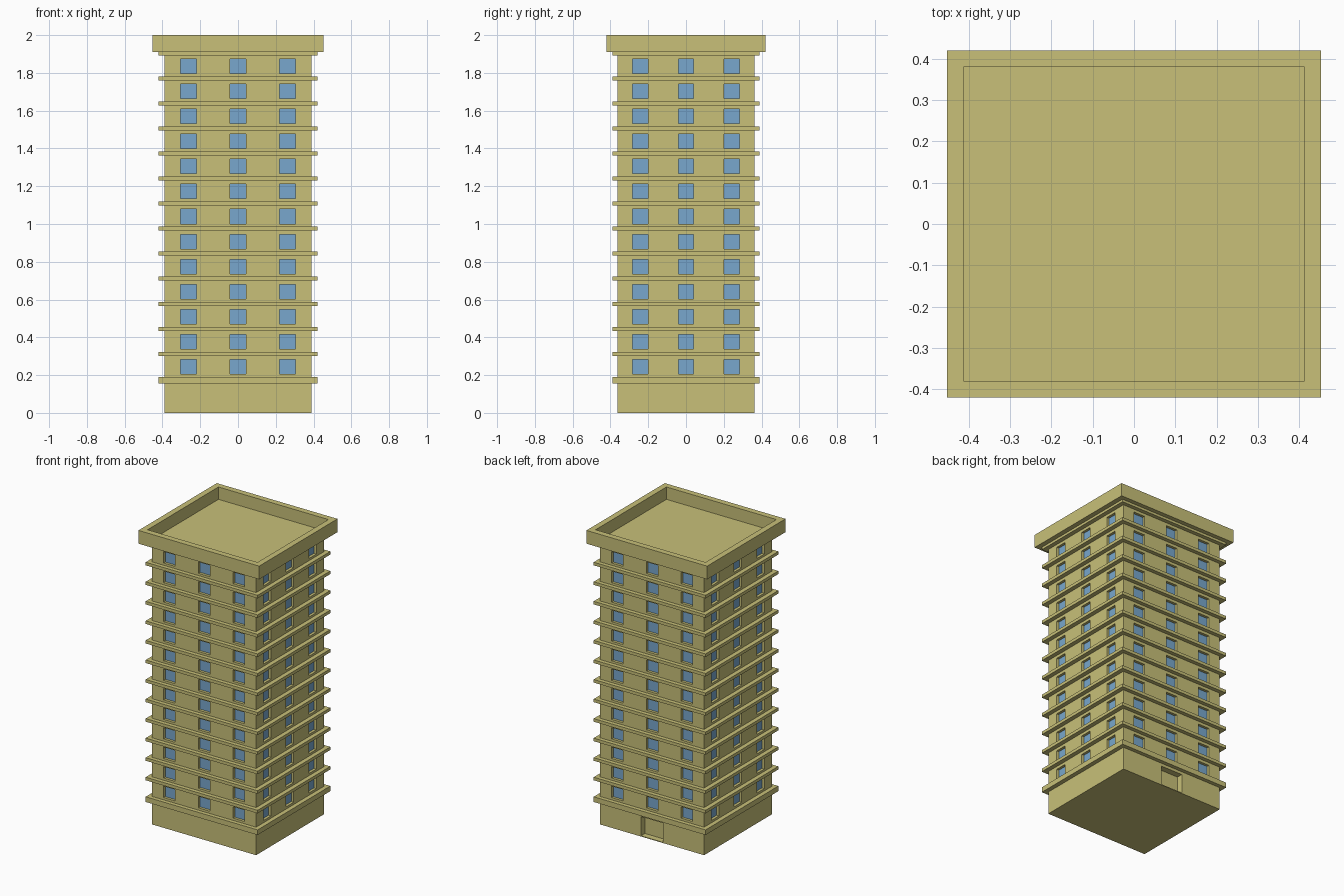
import bpy, bmesh
from mathutils import Matrix, Vector

if "Cube" in bpy.data.objects:
    bpy.data.objects.remove(bpy.data.objects["Cube"])

HX, HY = 0.39, 0.363          # half sizes of the tower walls
FLOORS, STEP = 13, 0.1326     # window rows and storey height
DEPTH = 0.02                  # window recess


def material(name, color):
    m = bpy.data.materials.new(name)
    m.diffuse_color = (*color, 1)
    m.use_nodes = True
    m.node_tree.nodes["Principled BSDF"].inputs["Base Color"].default_value = m.diffuse_color
    return m


stone = material("stone", (0.58, 0.53, 0.19))
glass = material("glass", (0.19, 0.39, 0.61))


def add_box(bm, lo, hi):
    lo, hi = Vector(lo), Vector(hi)
    mat = Matrix.Translation((lo + hi) / 2) @ Matrix.Diagonal((*(hi - lo), 1))
    return bmesh.ops.create_cube(bm, size=1, matrix=mat)


def finish(bm, name, mat):
    bmesh.ops.recalc_face_normals(bm, faces=bm.faces)
    me = bpy.data.meshes.new(name)
    bm.to_mesh(me)
    bm.free()
    me.materials.append(mat)
    ob = bpy.data.objects.new(name, me)
    bpy.context.collection.objects.link(ob)
    return ob


def window_boxes(bm, inner, outer):
    """One box per window, from depth 'inner' to 'outer' relative to the wall."""
    h = 0.0385
    for f in range(FLOORS):
        z = 0.244 + f * STEP
        for i in (-1, 0, 1):
            for s in (-1, 1):
                x, w = i * 0.261, 0.0425
                a, b = sorted((s * (HY + inner), s * (HY + outer)))
                add_box(bm, (x - w, a, z - h), (x + w, b, z + h))
                y, w = i * 0.242, 0.04
                a, b = sorted((s * (HX + inner), s * (HX + outer)))
                add_box(bm, (a, y - w, z - h), (b, y + w, z + h))


# Tower walls
bm = bmesh.new()
add_box(bm, (-HX, -HY, 0), (HX, HY, 1.912))
walls = finish(bm, "tower_walls", stone)

# Window recesses and back doorway cut into the walls
bm = bmesh.new()
window_boxes(bm, -DEPTH, 0.02)
add_box(bm, (-0.083, HY - 0.042, 0.005), (0.083, HY + 0.02, 0.135))
cutter = finish(bm, "opening_cutter", stone)
cutter.hide_render = True
mod = walls.modifiers.new("openings", "BOOLEAN")
mod.operation = "DIFFERENCE"
mod.solver = "EXACT"
mod.object = cutter
bpy.context.view_layer.objects.active = walls
bpy.ops.object.modifier_apply(modifier=mod.name)
bpy.data.objects.remove(cutter)

# Window panes
bm = bmesh.new()
window_boxes(bm, -DEPTH - 0.003, -DEPTH + 0.002)
finish(bm, "window_panes", glass)

# Ledges: a thicker one over the ground floor, thin ones over each storey
bm = bmesh.new()
add_box(bm, (-0.42, -0.39, 0.155), (0.42, 0.39, 0.19))
for f in range(FLOORS):
    z = 0.302 + f * STEP
    add_box(bm, (-0.42, -0.39, z), (0.42, 0.39, z + 0.021))
finish(bm, "floor_ledges", stone)

# Roof parapet with sunken roof floor
bm = bmesh.new()
add_box(bm, (-0.453, -0.42, 1.91), (0.453, 0.42, 2.0))
top = max(bm.faces, key=lambda f: f.calc_center_median().z)
bmesh.ops.inset_region(bm, faces=[top], thickness=0.057)
sunk = bmesh.ops.extrude_discrete_faces(bm, faces=[top])["faces"][0]
bmesh.ops.translate(bm, verts=sunk.verts[:], vec=(0, 0, -0.084))
finish(bm, "roof_parapet", stone)
